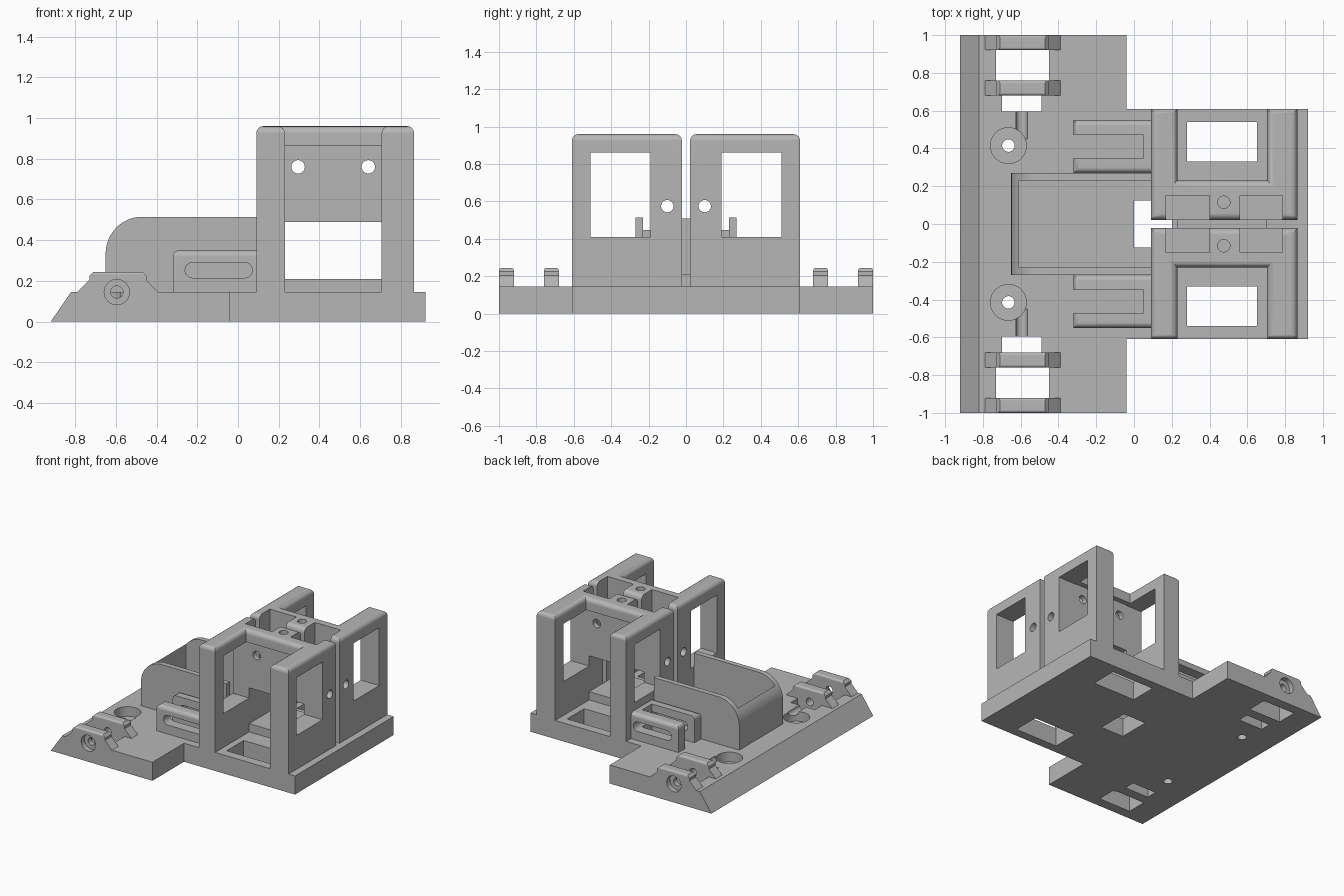
import bpy, bmesh, math
from mathutils import Matrix, Vector

if "Cube" in bpy.data.objects:
    bpy.data.objects.remove(bpy.data.objects["Cube"])

grey = bpy.data.materials.new("plain grey")
grey.use_nodes = True
grey.diffuse_color = (0.47, 0.47, 0.47, 1)
grey.node_tree.nodes["Principled BSDF"].inputs["Base Color"].default_value = grey.diffuse_color


def make(name, bm):
    bmesh.ops.recalc_face_normals(bm, faces=bm.faces)
    mesh = bpy.data.meshes.new(name)
    bm.to_mesh(mesh)
    bm.free()
    mesh.materials.append(grey)
    ob = bpy.data.objects.new(name, mesh)
    bpy.context.collection.objects.link(ob)
    return ob


def round_edges(bm, rule, radius):
    edges = [e for e in bm.edges if rule(e.verts[0].co, e.verts[1].co)]
    bmesh.ops.bevel(bm, geom=edges, offset=radius, segments=4, profile=0.5, affect='EDGES')


def box(name, x, y, z, rule=None, radius=0.035):
    """Box from ranges; edges picked by the rule are rounded."""
    bm = bmesh.new()
    bmesh.ops.create_cube(bm, size=1)
    for v in bm.verts:
        v.co = [r[0] + (c + 0.5) * (r[1] - r[0]) for r, c in zip((x, y, z), v.co)]
    if rule:
        round_edges(bm, rule, radius)
    return make(name, bm)


def prism(name, points, y, rule=None, radius=0.02):
    """Side profile (x, z) extruded along y."""
    bm = bmesh.new()
    face = bm.faces.new([bm.verts.new((px, y[0], pz)) for px, pz in points])
    out = bmesh.ops.extrude_face_region(bm, geom=[face])["geom"]
    moved = [g for g in out if isinstance(g, bmesh.types.BMVert)]
    bmesh.ops.translate(bm, verts=moved, vec=(0, y[1] - y[0], 0))
    if rule:
        round_edges(bm, rule, radius)
    return make(name, bm)


def rod(axis, centre, radius, length):
    turn = {'x': Matrix.Rotation(math.pi / 2, 4, 'Y'),
            'y': Matrix.Rotation(math.pi / 2, 4, 'X'), 'z': Matrix()}[axis]
    bm = bmesh.new()
    bmesh.ops.create_cone(bm, cap_ends=True, segments=32, radius1=radius, radius2=radius,
                          depth=length, matrix=Matrix.Translation(Vector(centre)) @ turn)
    return make("cutter", bm)


def combine(ob, other, operation='DIFFERENCE'):
    """Apply a boolean and drop the helper."""
    mod = ob.modifiers.new("join", 'BOOLEAN')
    mod.operation, mod.object, mod.solver = operation, other, 'EXACT'
    bpy.context.view_layer.update()
    graph = bpy.context.evaluated_depsgraph_get()
    mesh = bpy.data.meshes.new_from_object(ob.evaluated_get(graph))
    ob.modifiers.clear()
    ob.data = mesh
    bpy.data.objects.remove(other)


def top_edge(height):
    return lambda a, b: min(a.z, b.z) > height - 0.001


def span(s, a, b):
    return tuple(sorted((s * a, s * b)))


DECK, TOP = 0.145, 0.96
AXLE = -0.595
parts = []

# Base plate with a sloping edge and a narrower rear half
base = prism("base_plate", [(-0.92, 0), (-0.04, 0), (-0.04, DECK), (-0.82, DECK)], (-1, 1))
combine(base, box("rear_half", (-0.2, 0.92), (-0.61, 0.61), (0, DECK)), 'UNION')
combine(base, box("cutter", (0, 0.2), (-0.125, 0.125), (-1, 1)))
parts.append(base)

# Open shroud with a rounded nose
arc = [(-0.47 - 0.18 * math.cos(t), 0.335 + 0.18 * math.sin(t))
       for t in [i * math.pi / 24 for i in range(13)]]
shroud = prism("shroud", [(-0.65, DECK)] + arc + [(0.09, 0.515), (0.09, DECK)], (-0.27, 0.27))
combine(shroud, box("cutter", (-0.61, 0.3), (-0.23, 0.23), (DECK - 0.05, 1)))
parts.append(shroud)

# Platform and web between the towers
parts.append(box("centre_platform", (0.23, 0.705), (-0.19, 0.19), (DECK, 0.21)))
parts.append(box("centre_web", (0.2, 0.23), (-0.03, 0.03), (DECK, 0.51)))

lug = [(-0.79, DECK), (-0.73, 0.205), (-0.73, 0.225), (-0.71, 0.245),
       (-0.47, 0.245), (-0.45, 0.225), (-0.45, 0.205), (-0.39, DECK)]

for s, side in ((1, "back"), (-1, "front")):
    # Openings in the plate
    for x, y in (((0.28, 0.65), (0.33, 0.54)), ((-0.73, -0.45), (0.76, 0.92)),
                 ((-0.70, -0.49), (0.595, 0.68))):
        combine(base, box("cutter", x, span(s, *y), (-1, 1)))
    combine(base, rod('z', (-0.665, s * 0.415, 0.17), 0.095, 0.2))
    combine(base, rod('z', (-0.665, s * 0.415, 0), 0.033, 1))
    combine(base, rod('y', (AXLE, s * 0.8, DECK), 0.03, 0.7))
    combine(base, rod('y', (AXLE, s * 1.0, DECK), 0.062, 0.08))

    # Axle lugs
    for place, y, outer in (("inner", (0.68, 0.76), 0.68), ("outer", (0.92, 1.0), 1.0)):
        ob = prism(side + "_" + place + "_lug", lug, span(s, *y),
                   lambda a, b: abs(a.y - b.y) < 0.001 and min(a.z, b.z) > 0.24, 0.015)
        combine(ob, rod('y', (AXLE, s * 0.85, DECK), 0.03, 0.8))
        if place == "outer":
            combine(ob, rod('y', (AXLE, s * 1.0, DECK), 0.062, 0.08))
        parts.append(ob)

    # Slotted rail pair
    rail = box(side + "_slotted_rail", (-0.32, 0.09), span(s, 0.27, 0.55), (DECK, 0.35),
               lambda a, b: min(a.z, b.z) > 0.349 and max(a.x, b.x) < 0.1
               and not (a.x > 0.08 and b.x > 0.08), 0.03)
    combine(rail, box("cutter", (-0.5, 0.05), span(s, 0.35, 0.47), (DECK - 0.05, 1)))
    slot = box("cutter", (-0.26, 0.07), span(s, 0.25, 0.6), (0.215, 0.29),
               lambda a, b: abs(a.y - b.y) > 0.1, 0.036)
    combine(rail, slot)
    parts.append(rail)

    # Tower: two posts, a wall and a top beam
    tower = box(side + "_tower", (0.09, 0.23), span(s, 0.022, 0.61), (DECK, TOP), top_edge(TOP))
    combine(tower, box("post", (0.705, 0.865), span(s, 0.022, 0.61), (DECK, TOP),
                       top_edge(TOP)), 'UNION')
    combine(tower, box("wall", (0.2, 0.75), span(s, 0.022, 0.19), (0.49, 0.9)), 'UNION')
    combine(tower, box("beam", (0.15, 0.8), span(s, 0.022, 0.23), (0.865, TOP),
                       lambda a, b: min(a.z, b.z) > TOP - 0.001 and abs(a.x - b.x) > 0.1),
            'UNION')
    combine(tower, box("cutter", (0, 1), span(s, 0.19, 0.51), (0.41, 0.862)))
    # Pockets and screw holes
    for x in ((0.17, 0.40), (0.56, 0.785)):
        combine(tower, box("cutter", x, span(s, 0, 0.15), (0.52, 1.2)))
    for x in (0.295, 0.64):
        combine(tower, rod('y', (x, s * 0.15, 0.76), 0.033, 0.4))
    combine(tower, rod('x', (0.48, s * 0.1, 0.575), 0.033, 1.2))
    combine(tower, rod('z', (0.475, s * 0.115, 0.8), 0.033, 0.8))
    parts.append(tower)

# Smooth rounded edges, keep corners crisp
bpy.ops.object.select_all(action='DESELECT')
for ob in parts:
    ob.select_set(True)
bpy.context.view_layer.objects.active = base
bpy.ops.object.shade_smooth_by_angle(angle=math.radians(30))
for ob in parts:
    mod = ob.modifiers.new("even_shading", 'WEIGHTED_NORMAL')
    mod.keep_sharp = True
